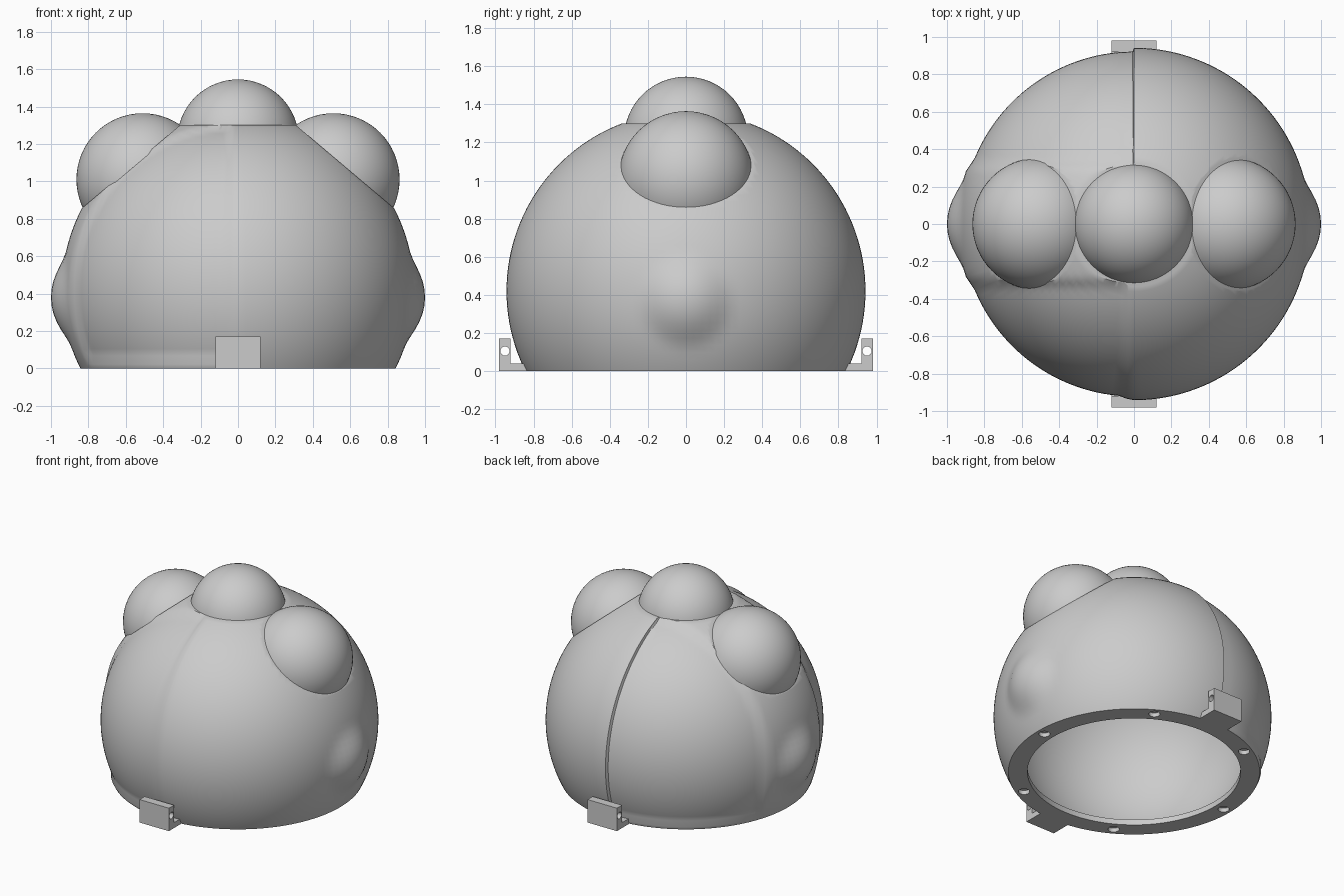
import bpy, bmesh, math
from mathutils import Vector, Matrix

if "Cube" in bpy.data.objects:
    bpy.data.objects.remove(bpy.data.objects["Cube"], do_unlink=True)

grey = bpy.data.materials.new("light_grey")
grey.use_nodes = True
colour = (0.6, 0.6, 0.6, 1)
grey.diffuse_color = colour
grey.node_tree.nodes["Principled BSDF"].inputs["Base Color"].default_value = colour

R = 0.942
CENTRE = Vector((0, 0, 0.42))
SIDE_AXIS = Vector((0.646, 0, 0.763))


def make(name, bm):
    bmesh.ops.recalc_face_normals(bm, faces=bm.faces)
    mesh = bpy.data.meshes.new(name)
    bm.to_mesh(mesh)
    bm.free()
    mesh.materials.append(grey)
    ob = bpy.data.objects.new(name, mesh)
    bpy.context.collection.objects.link(ob)
    return ob


def select(ob):
    bpy.ops.object.select_all(action='DESELECT')
    ob.select_set(True)
    bpy.context.view_layer.objects.active = ob


def smooth(ob, degrees=30):
    select(ob)
    bpy.ops.object.shade_smooth_by_angle(angle=math.radians(degrees))


def cut(ob, cutter):
    cutter.hide_render = True
    mod = ob.modifiers.new("cut", 'BOOLEAN')
    mod.operation = 'DIFFERENCE'
    mod.solver = 'EXACT'
    mod.object = cutter
    select(ob)
    bpy.ops.object.modifier_apply(modifier=mod.name)
    bpy.data.objects.remove(cutter, do_unlink=True)


def slice_off(bm, point, normal):
    """Remove everything beyond a plane and close the opening."""
    bmesh.ops.bisect_plane(bm, geom=bm.verts[:] + bm.edges[:] + bm.faces[:],
                           plane_co=point, plane_no=normal, clear_outer=True)
    rim = [e for e in bm.edges if e.is_boundary]
    bmesh.ops.holes_fill(bm, edges=rim, sides=0)


def cylinder(name, radius, depth, matrix):
    bm = bmesh.new()
    bmesh.ops.create_cone(bm, cap_ends=True, segments=24, radius1=radius,
                          radius2=radius, depth=depth, matrix=matrix)
    return make(name, bm)


def ramp(a, b, v):
    t = min(max((v - a) / (b - a), 0), 1)
    return t * t * (3 - 2 * t)


def shell_radius(d):
    r = R
    # Shallow sunken panels on one half, leaving a band under the domes
    p = CENTRE + d * R
    seam = ramp(0.02, 0.07, -p.x) if p.y < 0 else ramp(0.0, 0.005, -p.x)
    r -= 0.02 * seam * ramp(0.29, 0.35, abs(p.y)) * ramp(0.03, 0.06, p.z)
    # Softly blended round bump on each side
    for side in (-1, 1):
        c = Vector((0.7 * side, 0, -0.04))
        along = d.dot(c)
        disc = along ** 2 - c.length_squared + 0.3 ** 2
        if along > 0 and disc > 0:
            bump, k = along + math.sqrt(disc), 0.04
            h = max(k - abs(r - bump), 0) / k
            r = max(r, bump) + h * h * k / 4
    return r


# Round shell with flats for the domes
bm = bmesh.new()
bmesh.ops.create_uvsphere(bm, u_segments=144, v_segments=72, radius=1)
for v in bm.verts:
    d = v.co.normalized()
    # Draw the first column towards the back seam for a crisp step
    if d.y > 0 and -0.05 < d.x < -0.001:
        d.x *= 0.2
        d.normalize()
    v.co = CENTRE + d * shell_radius(d)
slice_off(bm, (0, 0, 0), (0, 0, -1))
slice_off(bm, (0, 0, 1.3), (0, 0, 1))
for s in (-1, 1):
    slice_off(bm, (0.57 * s, 0, 1.08), (SIDE_AXIS.x * s, 0, SIDE_AXIS.z))
shell = make("round_shell", bm)

# Hollow interior with a short straight lip, turned from a profile
IN = 0.85
low = math.asin((0.04 - CENTRE.z) / IN)
profile = [(0, -0.1), (0.715, -0.1), (0.715, 0.04)]
for i in range(33):
    a = low + (math.pi / 2 - low) * i / 32
    profile.append((IN * math.cos(a) if i < 32 else 0, CENTRE.z + IN * math.sin(a)))
bm = bmesh.new()
verts = [bm.verts.new((x, 0, z)) for x, z in profile]
edges = [bm.edges.new(pair) for pair in zip(verts, verts[1:])]
bmesh.ops.spin(bm, geom=verts + edges, cent=(0, 0, 0), axis=(0, 0, 1),
               angle=math.tau, steps=96, use_duplicate=False)
bmesh.ops.remove_doubles(bm, verts=bm.verts, dist=0.0005)
cut(shell, make("cavity_cutter", bm))

# Six blind holes in the base ring
for i in range(6):
    a = math.radians(60 * i)
    spot = Matrix.Translation((0.785 * math.cos(a), 0.785 * math.sin(a), -0.015))
    cut(shell, cylinder("hole_cutter", 0.038, 0.09, spot))
smooth(shell)


# Three domes sitting on the flats
def dome(name, centre, radius, axis, base):
    bm = bmesh.new()
    bmesh.ops.create_uvsphere(bm, u_segments=64, v_segments=32, radius=radius,
                              matrix=Matrix.Translation(centre))
    slice_off(bm, base, -Vector(axis))
    smooth(make(name, bm), 40)


dome("top_dome", (0, 0, 1.22), 0.325, (0, 0, 1), (0, 0, 1.29))
for name, s in (("left_dome", 1), ("right_dome", -1)):
    axis = Vector((SIDE_AXIS.x * s, 0, SIDE_AXIS.z))
    dome(name, (0.51 * s, 0, 1.01), 0.354, axis,
         Vector((0.57 * s, 0, 1.08)) - axis * 0.01)

# L-shaped mounting tabs with a cross hole
outline = [(-0.98, 0), (-0.835, 0), (-0.835, 0.04), (-0.92, 0.04),
           (-0.92, 0.17), (-0.98, 0.17)]
for name, turn in (("front_tab", 0), ("back_tab", math.pi)):
    bm = bmesh.new()
    face = bm.faces.new([bm.verts.new((-0.12, y, z)) for y, z in outline])
    out = bmesh.ops.extrude_face_region(bm, geom=[face])
    moved = [g for g in out["geom"] if isinstance(g, bmesh.types.BMVert)]
    bmesh.ops.translate(bm, verts=moved, vec=(0.24, 0, 0))
    tab = make(name, bm)
    across = Matrix.Translation((0, -0.95, 0.105)) @ Matrix.Rotation(math.pi / 2, 4, 'Y')
    cut(tab, cylinder("tab_hole_cutter", 0.024, 0.4, across))
    tab.data.transform(Matrix.Rotation(turn, 4, 'Z'))
    smooth(tab)
